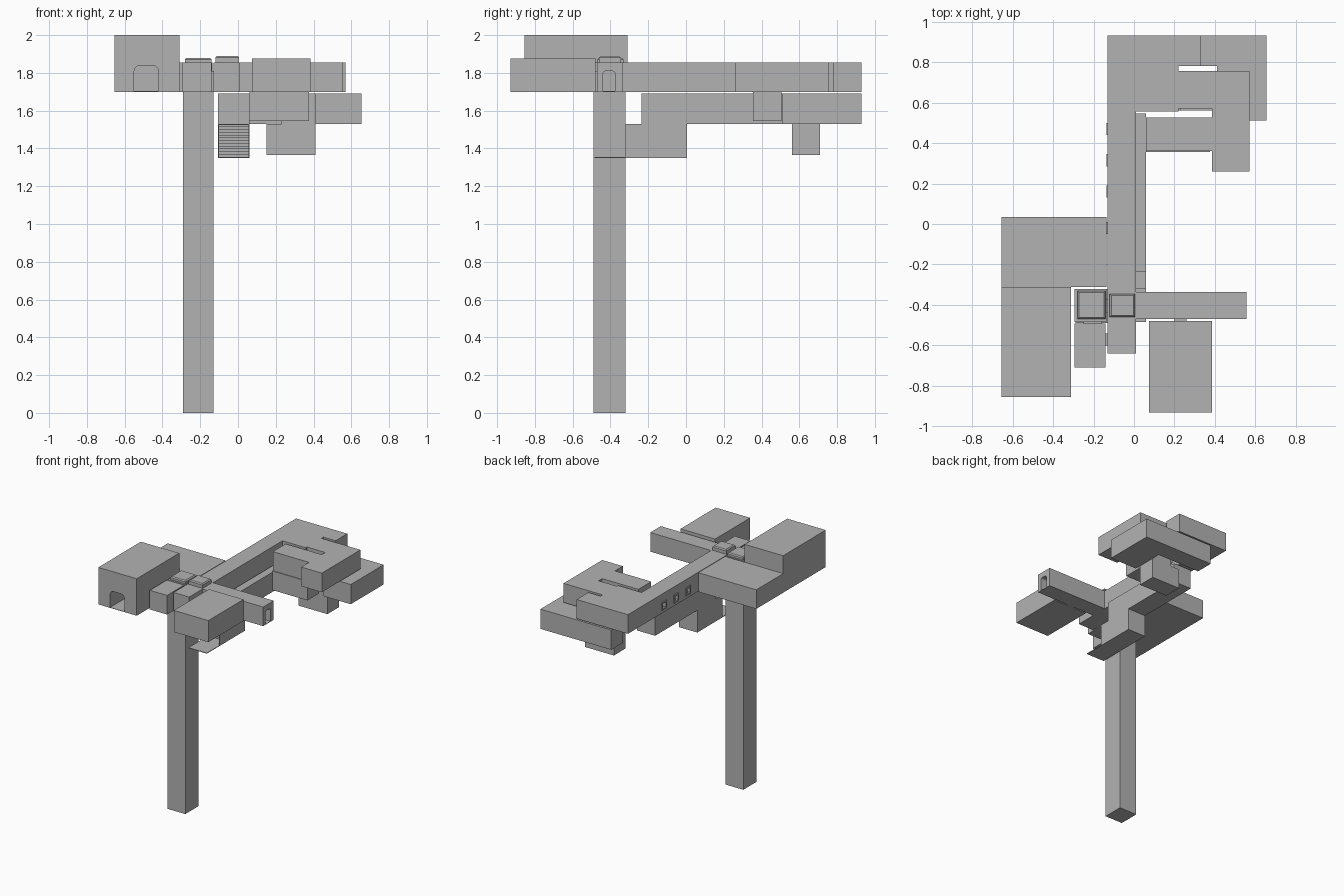
import bpy
import bmesh
import math

if "Cube" in bpy.data.objects:
    bpy.data.objects.remove(bpy.data.objects["Cube"], do_unlink=True)

stone = bpy.data.materials.new("plain_grey")
stone.use_nodes = True
stone.diffuse_color = (0.45, 0.45, 0.45, 1)
stone.node_tree.nodes["Principled BSDF"].inputs["Base Color"].default_value = (0.45, 0.45, 0.45, 1)

FLOOR, ROOF = 1.70, 1.855      # upper storey
LOW, LOW_ROOF = 1.53, 1.69     # lower storey
DEEP = 1.355                   # bottom landings


def finish(name, bm):
    bmesh.ops.recalc_face_normals(bm, faces=bm.faces)
    mesh = bpy.data.meshes.new(name)
    bm.to_mesh(mesh)
    bm.free()
    mesh.materials.append(stone)
    ob = bpy.data.objects.new(name, mesh)
    bpy.context.collection.objects.link(ob)
    return ob


def prism(name, outline, offset):
    """Extrude a flat outline of 3D points along an offset."""
    bm = bmesh.new()
    face = bm.faces.new([bm.verts.new(p) for p in outline])
    geom = bmesh.ops.extrude_face_region(bm, geom=[face])["geom"]
    bmesh.ops.translate(bm, vec=offset,
                        verts=[g for g in geom if isinstance(g, bmesh.types.BMVert)])
    return finish(name, bm)


def box(name, x0, x1, y0, y1, z0=FLOOR, z1=ROOF):
    return prism(name, [(x0, y0, z0), (x1, y0, z0), (x1, y1, z0), (x0, y1, z0)],
                 (0, 0, z1 - z0))


def arch(a0, a1, z0, z1):
    """Door outline with rounded upper corners."""
    r = (a1 - a0) * 0.25
    pts = [(a0, z0), (a1, z0)]
    for cx, start in ((a1 - r, 0), (a0 + r, 90)):
        for i in range(4):
            t = math.radians(start + 30 * i)
            pts.append((cx + r * math.cos(t), z1 - r + r * math.sin(t)))
    return pts


def cut(target, cutter):
    mod = target.modifiers.new("opening", "BOOLEAN")
    mod.operation, mod.solver, mod.object = "DIFFERENCE", "EXACT", cutter
    deps = bpy.context.evaluated_depsgraph_get()
    mesh = bpy.data.meshes.new_from_object(target.evaluated_get(deps))
    target.modifiers.remove(mod)
    target.data = mesh
    bpy.data.objects.remove(cutter, do_unlink=True)


def cap(name, x0, x1, y0, y1, top):
    """Low roof cap with chamfered upper edges."""
    ob = box(name, x0, x1, y0, y1, ROOF - 0.01, top)
    bm = bmesh.new()
    bm.from_mesh(ob.data)
    edges = [e for e in bm.edges if all(v.co.z > top - 0.001 for v in e.verts)]
    bmesh.ops.bevel(bm, geom=edges, offset=0.008, segments=1, affect="EDGES")
    bm.to_mesh(ob.data)
    bm.free()


# Shaft and the crossing above it
box("shaft", -0.29, -0.13, -0.49, -0.32, 0, FLOOR)
box("shaft_head", -0.295, -0.137, -0.485, -0.32)
cap("shaft_cap", -0.28, -0.14, -0.47, -0.33, 1.88)
cap("crossing_cap", -0.12, 0.005, -0.46, -0.345, 1.89)

# Tall hall with an arched front door
hall = box("tall_hall", -0.655, -0.31, -0.855, -0.31, FLOOR, 2.0)
cut(hall, prism("hall_door", [(a, -0.9, z) for a, z in arch(-0.55, -0.42, FLOOR + 0.003, 1.84)],
                (0, 0.5, 0)))
box("low_hall", -0.655, -0.135, -0.31, 0.035)
box("small_room", -0.295, -0.14, -0.71, -0.492)
box("front_room", 0.075, 0.385, -0.93, -0.48, FLOOR, 1.875)

# Long corridor with a row of framed windows
corridor = box("long_corridor", -0.13, 0.01, -0.64, 0.93)
for i, y in enumerate((0.16, 0.315, 0.47)):
    frame = box(f"window_frame_{i}", -0.137, -0.129, y - 0.03, y + 0.03, 1.725, 1.79)
    for wall in (corridor, frame):
        cut(wall, box("window_hole", -0.2, -0.08, y - 0.018, y + 0.018, 1.737, 1.778))

# Side corridor with an arched end door
side = box("side_corridor", 0.01, 0.555, -0.47, -0.335)
cut(side, prism("end_door", [(0.6, a, z) for a, z in arch(-0.44, -0.375, FLOOR + 0.003, 1.81)],
                (-0.5, 0, 0)))

# Short doorways bridging the gaps between rooms
for name, x0, x1, y0, y1 in (
        ("low_hall_doorway", -0.14, -0.125, -0.05, 0.01),
        ("small_room_doorway", -0.145, -0.125, -0.6, -0.54),
        ("front_room_doorway", 0.2, 0.26, -0.485, -0.465),
        ("shaft_doorway", -0.14, -0.125, -0.44, -0.37),
        ("shaft_front_doorway", -0.25, -0.16, -0.495, -0.48)):
    box(name, x0, x1, y0, y1, FLOOR, 1.81)

# Winding rear rooms on the upper storey
box("rear_hall", 0.01, 0.33, 0.78, 0.93)
box("rear_link", 0.01, 0.22, 0.555, 0.78)
box("rear_return", 0.22, 0.385, 0.57, 0.755)
box("rear_wing", 0.385, 0.57, 0.26, 0.755)
box("rear_stair_house", 0.06, 0.385, 0.36, 0.525)
box("rear_stair_base", 0.06, 0.375, 0.355, 0.505, 1.545, FLOOR)

# Lower storey
box("lower_corridor", -0.105, 0.06, -0.235, 0.545, LOW, LOW_ROOF)
box("lower_rear_hall", 0.02, 0.41, 0.78, 0.93, LOW, LOW_ROOF)
box("lower_rear_room", 0.41, 0.655, 0.51, 0.93, LOW, LOW_ROOF)
box("cellar_landing", 0.23, 0.41, 0.56, 0.71, LOW, LOW_ROOF)
box("cellar", 0.15, 0.41, 0.56, 0.71, 1.365, LOW)

# Open stairwell descending towards the front
box("stair_floor", -0.105, 0.06, -0.485, 0.005, DEEP - 0.005, DEEP)
for label, x in (("right", -0.105), ("left", 0.055)):
    box(f"stairwell_wall_{label}", x, x + 0.005, -0.32, 0.005, DEEP, LOW)
box("stairwell_ceiling", -0.105, 0.06, -0.32, -0.235, LOW - 0.006, LOW)
steps = 12
run, rise = 0.24 / steps, (LOW - DEEP) / steps
profile = [(-0.235, DEEP)]
for i in range(steps):
    profile += [(-0.235 + i * run, DEEP + (i + 1) * rise),
                (-0.235 + (i + 1) * run, DEEP + (i + 1) * rise)]
profile.append((0.005, DEEP))
prism("stairs", [(-0.1, y, z) for y, z in profile], (0.155, 0, 0))
